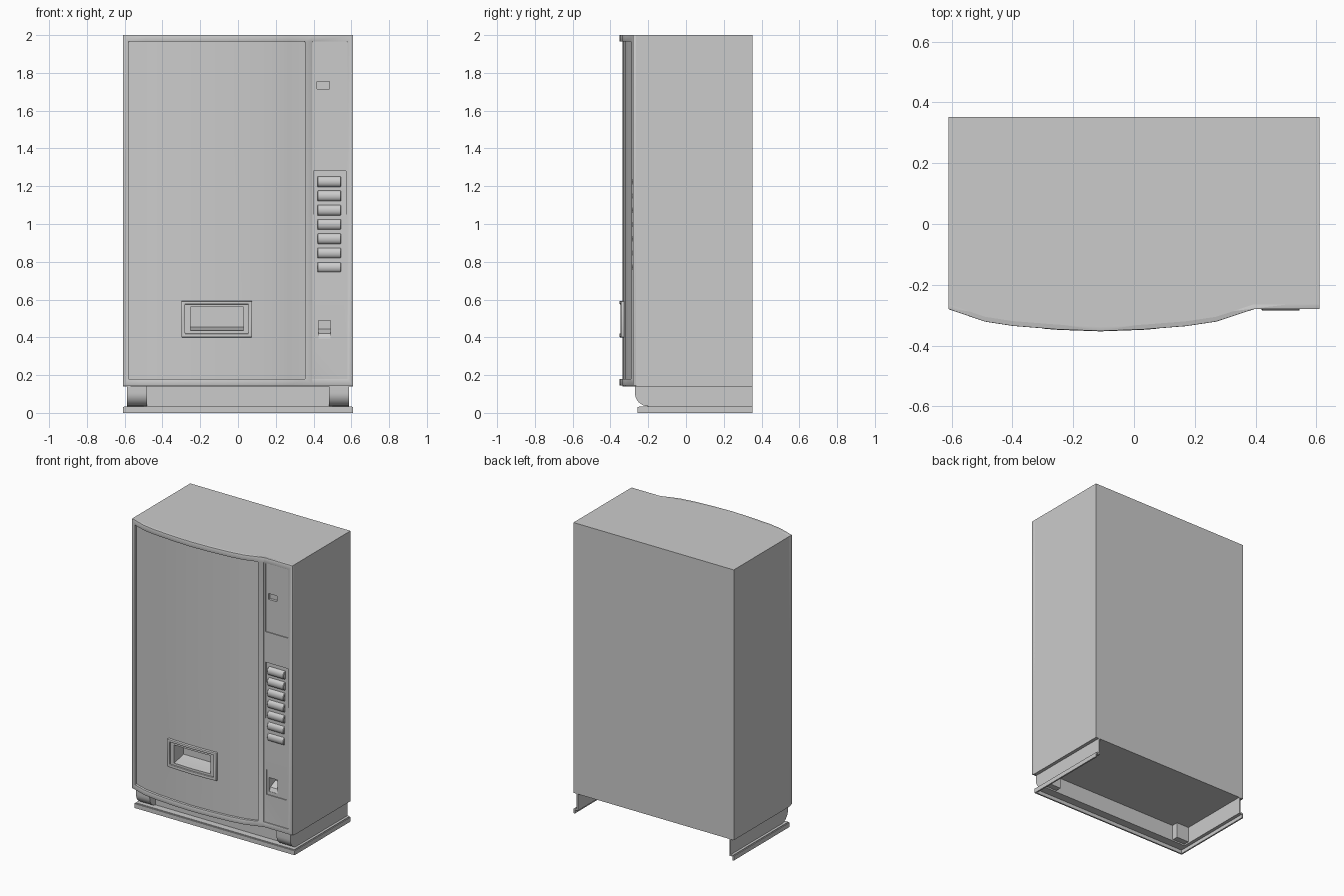
import bpy, bmesh, math

if "Cube" in bpy.data.objects:
    bpy.data.objects.remove(bpy.data.objects["Cube"])

# Bowed front outline (x, y) seen from above
FRONT = [(-0.61, -0.28), (-0.49, -0.321), (-0.40, -0.335), (-0.25, -0.347), (-0.11, -0.352),
         (0.03, -0.347), (0.17, -0.336), (0.27, -0.321), (0.395, -0.28), (0.61, -0.28)]
BACK = 0.352


def front_y(x):
    for (xa, ya), (xb, yb) in zip(FRONT, FRONT[1:]):
        if x <= xb:
            return ya + (yb - ya) * (x - xa) / (xb - xa)
    return FRONT[-1][1]


def prism(name, pts, lo, hi, axis='z'):
    """Extrude an (x, y) outline along z, or a (y, z) outline along x."""
    bm = bmesh.new()
    place = (lambda p, t: (p[0], p[1], t)) if axis == 'z' else (lambda p, t: (t, p[0], p[1]))
    a = [bm.verts.new(place(p, lo)) for p in pts]
    b = [bm.verts.new(place(p, hi)) for p in pts]
    n = len(pts)
    bm.faces.new(a)
    bm.faces.new(b)
    for i in range(n):
        bm.faces.new((a[i], a[(i + 1) % n], b[(i + 1) % n], b[i]))
    bmesh.ops.recalc_face_normals(bm, faces=bm.faces)
    me = bpy.data.meshes.new(name)
    bm.to_mesh(me)
    bm.free()
    ob = bpy.data.objects.new(name, me)
    bpy.context.collection.objects.link(ob)
    return ob


def box(name, x0, x1, y0, y1, z0, z1):
    return prism(name, [(x0, y0), (x1, y0), (x1, y1), (x0, y1)], z0, z1)


def slab(name, x0, x1, z0, z1, near, far):
    """Plate that follows the bowed front between two depths."""
    xs = [x0] + [p[0] for p in FRONT if x0 < p[0] < x1] + [x1]
    pts = [(x, front_y(x) + near) for x in xs]
    pts += [(x, front_y(x) + far) for x in reversed(xs)]
    return prism(name, pts, z0, z1)


def apply(ob, mod):
    bpy.context.view_layer.objects.active = ob
    bpy.ops.object.modifier_apply(modifier=mod.name)


def cut(cutter, *targets):
    for ob in targets:
        m = ob.modifiers.new("cut", 'BOOLEAN')
        m.operation = 'DIFFERENCE'
        m.solver = 'EXACT'
        m.object = cutter
        apply(ob, m)
    bpy.data.objects.remove(cutter, do_unlink=True)


def bevel(ob, width, segments=2):
    m = ob.modifiers.new("bevel", 'BEVEL')
    m.width = width
    m.segments = segments
    m.limit_method = 'ANGLE'
    m.angle_limit = math.radians(45)
    apply(ob, m)


# Cabinet with the main panel as its front
outline = [(x, y + 0.016) for x, y in FRONT] + [(0.61, BACK), (-0.61, BACK)]
cabinet = prism("cabinet", outline, 0.14, 2.0)

# Raised door frame with two openings
frame = slab("door_frame", -0.61, 0.61, 0.145, 2.0, 0, 0.03)
cut(box("cutter", -0.58, 0.355, -0.5, 0, 0.18, 1.965), frame)
cut(box("cutter", 0.392, 0.58, -0.5, 0, 0.18, 1.965), frame)
bevel(frame, 0.006)

# Control column with recessed panels
column = slab("control_column", 0.385, 0.59, 0.17, 1.975, 0.006, 0.04)
cut(box("cutter", 0.40, 0.572, -0.4, -0.268, 1.49, 1.958), column)
cut(box("cutter", 0.41, 0.56, -0.4, -0.268, 0.372, 0.545), column)
cut(prism("cutter", [(-0.35, 1.28), (-0.261, 1.28), (-0.2745, 0.67), (-0.35, 0.67)],
          0.40, 0.572, 'x'), column, cabinet)
cut(box("cutter", 0.418, 0.485, -0.4, -0.25, 1.715, 1.755), column, cabinet)
cut(box("cutter", 0.425, 0.49, -0.4, -0.20, 0.395, 0.49), column, cabinet)
prism("coin_return_chute", [(-0.266, 0.395), (-0.20, 0.395), (-0.20, 0.445), (-0.255, 0.42)],
      0.425, 0.49, 'x')

# Selection buttons
for i in range(7):
    zc = 1.224 - i * 0.0755
    arc = [(-0.264 - 0.021 * math.sin(math.pi * k / 10), zc + 0.028 * math.cos(math.pi * k / 10))
           for k in range(11)]
    arc += [(-0.25, zc - 0.028), (-0.25, zc + 0.028)]
    bevel(prism("selection_button", arc, 0.42, 0.545, 'x'), 0.003, 1)

# Delivery bay: stepped surround and hollow
outer = slab("delivery_surround", -0.30, 0.075, 0.40, 0.592, -0.001, 0.03)
cut(box("cutter", -0.28, 0.055, -0.5, 0, 0.42, 0.575), outer)
bevel(outer, 0.004)
inner = slab("delivery_inner_step", -0.285, 0.06, 0.415, 0.58, 0.010, 0.03)
cut(prism("cutter", [(-0.45, 0.435), (-0.33, 0.435), (-0.23, 0.455), (-0.23, 0.56), (-0.45, 0.56)],
          -0.252, 0.028, 'x'), inner, cabinet)

# Base: side panels with rounded front corner, front feet, out-turned bottom lip
corner = [(-0.20 - 0.07 * math.sin(a), 0.105 - 0.07 * math.cos(a))
          for a in (math.pi / 2 * k / 8 for k in range(9))]
for s, tag in ((-1, "left"), (1, "right")):
    def span(a, b):
        return (min(s * a, s * b), max(s * a, s * b))
    prism(f"base_side_{tag}", corner + [(-0.27, 0.142), (BACK, 0.142), (BACK, 0.035)],
          *span(0.577, 0.587), 'x')
    prism(f"front_foot_{tag}", corner + [(-0.27, 0.142), (-0.15, 0.142), (-0.15, 0.035)],
          *span(0.483, 0.586), 'x')
    box(f"side_ledge_{tag}", *span(0.577, 0.604), -0.25, BACK, 0.025, 0.035)
    box(f"side_lip_{tag}", *span(0.60, 0.61), -0.256, BACK, 0.0, 0.03)
box("kick_plate", -0.50, 0.50, -0.205, -0.195, 0.03, 0.142)
box("front_ledge", -0.604, 0.604, -0.25, -0.19, 0.025, 0.035)
box("front_lip", -0.61, 0.61, -0.256, -0.246, 0.0, 0.03)

# Smooth the curved surfaces, keep corners crisp
for ob in bpy.data.objects:
    ob.select_set(ob.type == 'MESH')
bpy.context.view_layer.objects.active = cabinet
bpy.ops.object.shade_smooth_by_angle(angle=math.radians(30))
